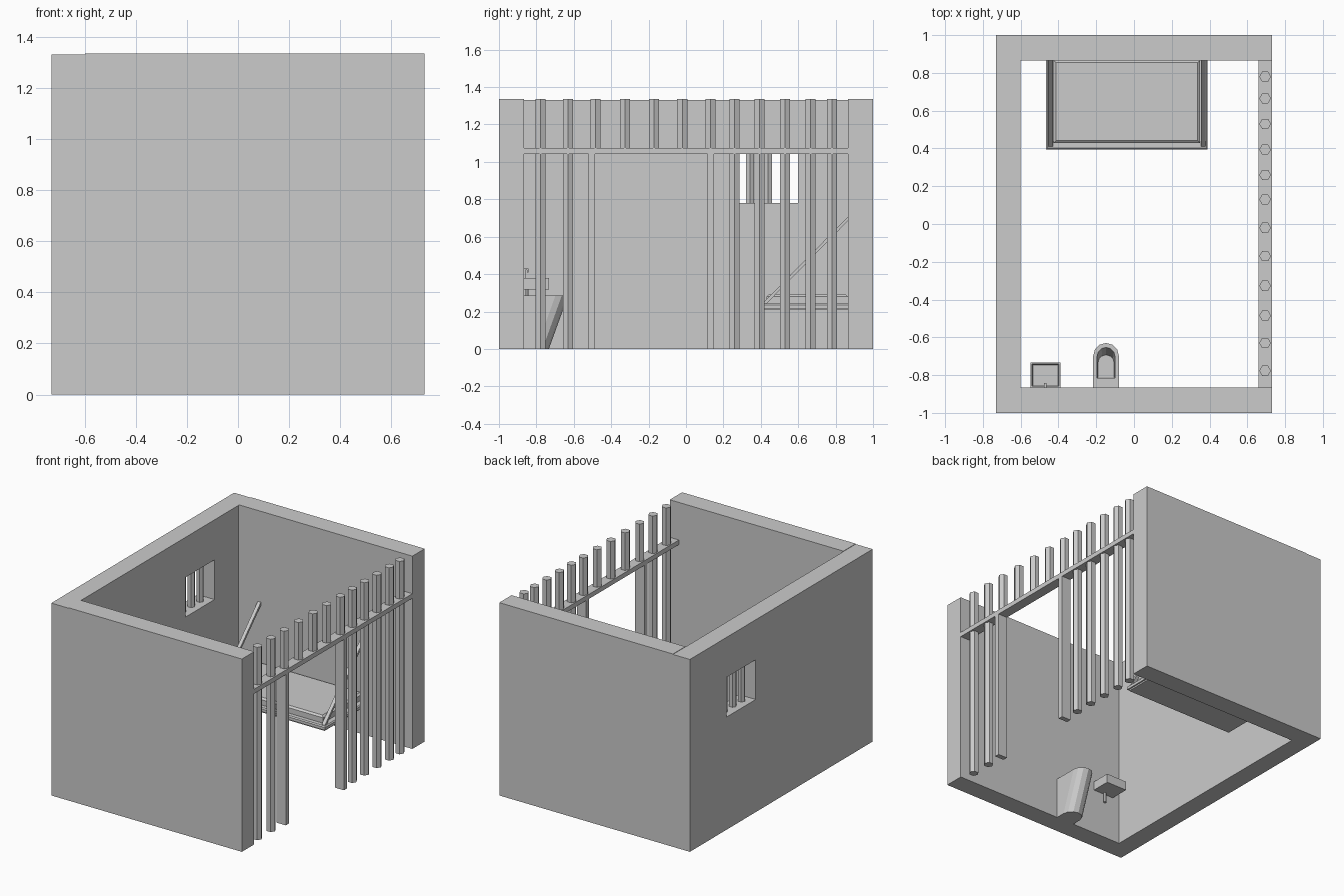
import bpy, bmesh, math
from mathutils import Vector

if "Cube" in bpy.data.objects:
    bpy.data.objects.remove(bpy.data.objects["Cube"])


def loft(name, rings, cyclic=False):
    """Skin a list of equal-length point rings; cap the ends unless cyclic."""
    bm = bmesh.new()
    loops = [[bm.verts.new(p) for p in r] for r in rings]
    n = len(loops[0])
    pairs = list(zip(loops, loops[1:]))
    if cyclic:
        pairs.append((loops[-1], loops[0]))
    else:
        bm.faces.new(loops[0])
        bm.faces.new(loops[-1])
    for a, b in pairs:
        for i in range(n):
            j = (i + 1) % n
            bm.faces.new((a[i], a[j], b[j], b[i]))
    bmesh.ops.recalc_face_normals(bm, faces=bm.faces)
    me = bpy.data.meshes.new(name)
    bm.to_mesh(me)
    bm.free()
    ob = bpy.data.objects.new(name, me)
    bpy.context.collection.objects.link(ob)
    return ob


def rect(x0, x1, y0, y1, z):
    return [(x0, y0, z), (x1, y0, z), (x1, y1, z), (x0, y1, z)]


def box(name, x0, x1, y0, y1, z0, z1):
    return loft(name, [rect(x0, x1, y0, y1, z0), rect(x0, x1, y0, y1, z1)])


def hex_bar(name, x, y, z0, z1, r):
    ring = [(x + r * math.cos(k * math.pi / 3), y + r * math.sin(k * math.pi / 3)) for k in range(6)]
    return loft(name, [[(px, py, z) for px, py in ring] for z in (z0, z1)])


def arch(cx, half, back, front, z):
    """D-shaped outline: straight back, six-sided rounded front."""
    pts = [(cx - half, back, z)]
    for k in range(7):
        a = math.pi * (1 - k / 6)
        pts.append((cx + half * math.cos(a), front - half + half * math.sin(a), z))
    return pts + [(cx + half, back, z)]


H = 1.335

# Solid walls
box("front_wall", -0.60, 0.73, -1, -0.865, 0, H)
box("back_wall", -0.60, 0.73, 0.865, 1, 0, H)


# Left wall with window opening
def wall_ring(x, y0, y1, z0, z1):
    return [(x, y0, z0), (x, y1, z0), (x, y1, z1), (x, y0, z1)]


outer, window = (-1, 1, 0, 1.332), (0.28, 0.60, 0.78, 1.055)
loft("window_wall", [wall_ring(-0.73, *outer), wall_ring(-0.73, *window),
                     wall_ring(-0.60, *window), wall_ring(-0.60, *outer)], cyclic=True)
for i, y in enumerate((0.343, 0.438, 0.533)):
    hex_bar(f"window_bar_{i}", -0.665, y, 0.78, 1.055, 0.025)

# Cell bars: full height, except short ones above the doorway
for i, y in enumerate((-0.777, -0.63, -0.485, -0.327, -0.17, -0.02,
                       0.13, 0.26, 0.394, 0.53, 0.665, 0.78)):
    over_door = -0.5 < y < 0.2
    hex_bar(f"cell_bar_{i}", 0.694, y, 1.05 if over_door else 0, H, 0.031)

# Cross rail and door posts
box("cross_rail", 0.66, 0.73, -0.865, 0.865, 1.043, 1.075)
for i, y in enumerate((-0.503, 0.133)):
    box(f"door_post_{i}", 0.66, 0.73, y - 0.017, y + 0.017, 0, 1.043)

# Bunk: board, raised frame and chamfered mattress
box("bunk_board", -0.455, 0.38, 0.405, 0.865, 0.207, 0.217)
loft("bunk_frame", [rect(-0.465, 0.39, 0.395, 0.865, 0.217),
                    rect(-0.465, 0.39, 0.395, 0.865, 0.236),
                    rect(-0.458, 0.383, 0.402, 0.865, 0.243)])
loft("mattress", [rect(-0.425, 0.35, 0.43, 0.865, 0.24),
                  rect(-0.425, 0.35, 0.43, 0.865, 0.28),
                  rect(-0.412, 0.337, 0.443, 0.855, 0.291)])

# Diagonal bunk supports
lo, hi = Vector((0, 0.415, 0.238)), Vector((0, 0.87, 0.70))
d = (hi - lo).normalized()
side = Vector((0, -d.z, d.y)) * 0.008
for i, x in enumerate((-0.442, 0.367)):
    w = Vector((0.012, 0, 0))
    c = Vector((x, 0, 0))
    loft(f"bunk_strap_{i}", [[c + p - w - side, c + p + w - side, c + p + w + side, c + p - w + side]
                             for p in (lo, hi)])

# Toilet: tapering shell with sunken bowl
tx = -0.148
loft("toilet", [arch(tx, 0.068, -0.865, -0.733, 0),
                arch(tx, 0.068, -0.865, -0.63, 0.285),
                arch(tx, 0.047, -0.815, -0.653, 0.285),
                arch(tx, 0.043, -0.813, -0.693, 0.17)])

# Sink: basin, drain and tap
loft("sink_basin", [rect(-0.548, -0.39, -0.865, -0.733, 0.318),
                    rect(-0.548, -0.39, -0.865, -0.733, 0.38),
                    rect(-0.54, -0.398, -0.857, -0.741, 0.38),
                    rect(-0.535, -0.403, -0.854, -0.746, 0.335)])
hex_bar("sink_drain", -0.469, -0.85, 0.25, 0.32, 0.01)
box("tap_stem", -0.476, -0.462, -0.867, -0.859, 0.375, 0.43)
box("tap_spout", -0.476, -0.462, -0.859, -0.843, 0.422, 0.43)
box("tap_nozzle", -0.476, -0.462, -0.851, -0.843, 0.41, 0.422)
